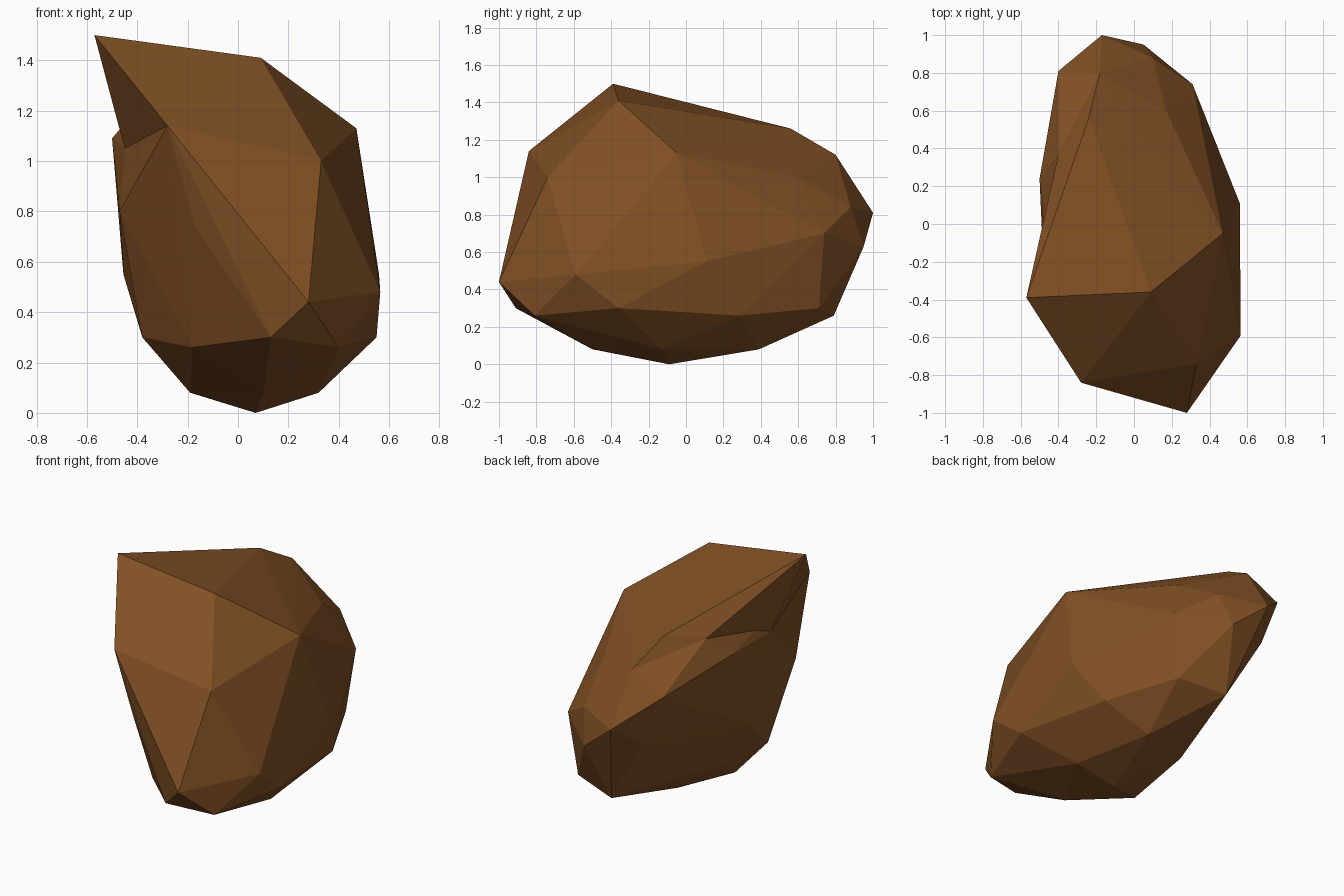
import bpy, bmesh

if "Cube" in bpy.data.objects:
    bpy.data.objects.remove(bpy.data.objects["Cube"])

brown = bpy.data.materials.new("earth_brown")
brown.diffuse_color = (0.22, 0.08, 0.018, 1)
brown.use_nodes = True
brown.node_tree.nodes["Principled BSDF"].inputs["Base Color"].default_value = brown.diffuse_color


def hull(name, points):
    """Faceted stone chunk wrapped around a few corner points."""
    bm = bmesh.new()
    for p in points:
        bm.verts.new(p)
    bmesh.ops.convex_hull(bm, input=bm.verts)
    loose = [v for v in bm.verts if not v.link_faces]
    bmesh.ops.delete(bm, geom=loose, context='VERTS')
    bmesh.ops.recalc_face_normals(bm, faces=bm.faces)
    mesh = bpy.data.meshes.new(name)
    bm.to_mesh(mesh)
    bm.free()
    mesh.materials.append(brown)
    ob = bpy.data.objects.new(name, mesh)
    bpy.context.collection.objects.link(ob)
    return ob


# corners shared by the body and the overhanging top
front_tip = (.28, -1.0, .44)
front_top = (-.28, -.84, 1.14)
notch_front = (-.34, -.56, 1.14)
notch_side = (-.45, -.21, 1.05)
notch_inner = (-.40, .37, 1.21)
right_top = (.47, -.05, 1.13)
right_front = (.33, -.74, 1.0)
right_back = (.17, .60, 1.0)
back_top = (-.18, .80, 1.12)
back_mid = (.10, .88, .84)
shared = [front_tip, front_top, notch_front, notch_side, notch_inner, right_top,
          right_front, right_back, back_top, back_mid]

# rounded underside: bottom point and three rings
underside = [(.07, -.09, 0)]
underside += [(x, y, .08) for x, y in
              [(.10, -.50), (.32, -.13), (.22, .39), (-.04, .14), (-.19, -.22)]]
underside += [(x, y, .26) for x, y in
              [(-.18, -.60), (.40, -.81), (.46, .29), (-.03, .79), (-.30, .06)]]
underside += [(x, y, .30) for x, y in
              [(.13, -.91), (.55, -.36), (.26, .71), (-.12, .58), (-.38, -.28)]]

# widest belt and the shelf on the left
belt = [(.565, -.59, .48), (.56, .11, .55), (.31, .74, .70), (.05, .95, .63),
        (-.17, 1.0, .81), (-.27, .82, .68), (-.455, .02, .55), (-.47, -.43, .80),
        (-.17, -.81, .74)]
shelf = [(-.50, .24, 1.09), (-.40, .81, 1.0)]
rock = hull("rock_body", shared + underside + belt + shelf)

# sharp top that overhangs the shelf
crest = [(-.57, -.39, 1.50), (.09, -.36, 1.41), (-.24, .56, 1.26)]
top = hull("rock_overhang", shared + crest)
